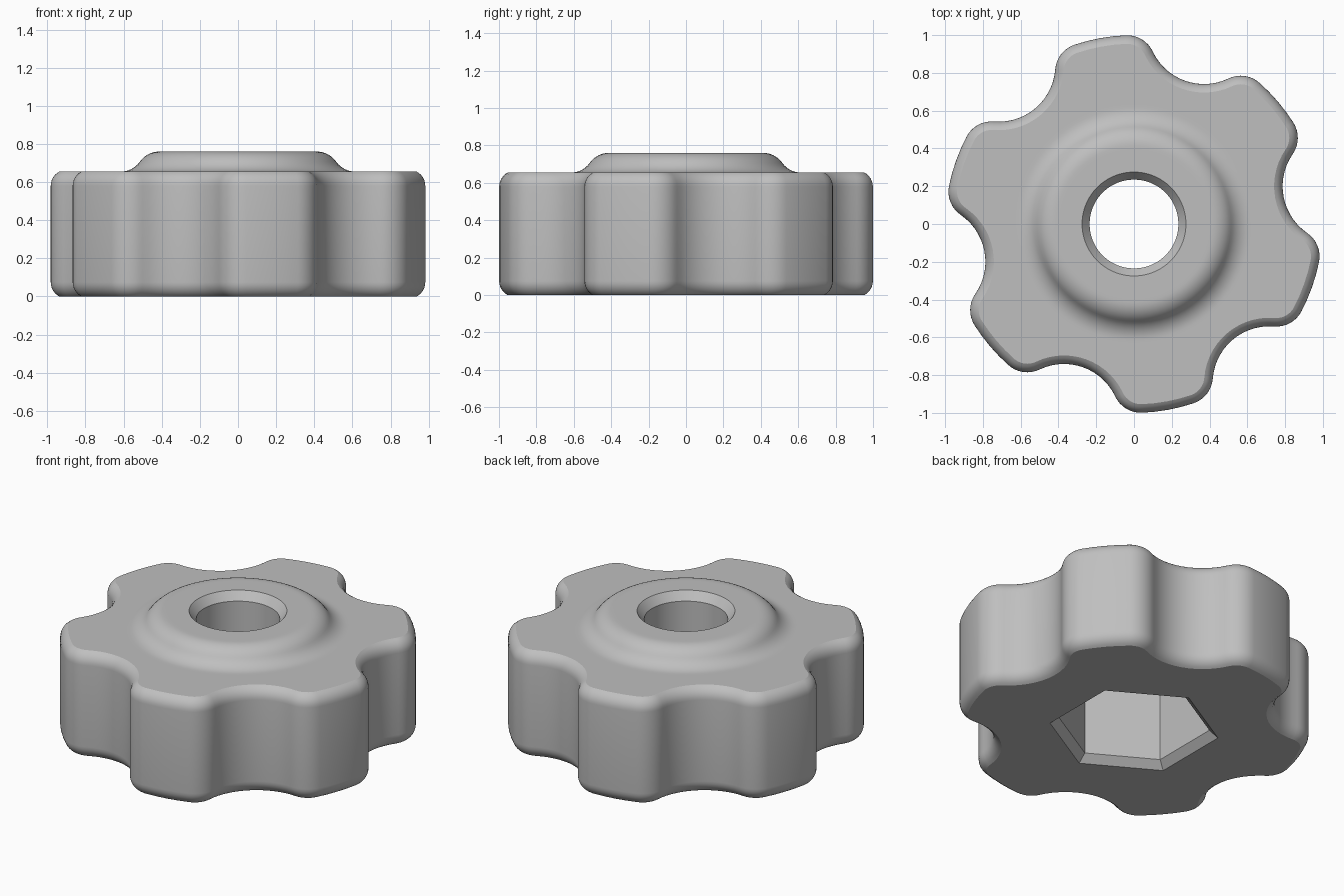
import bpy, bmesh, math
from math import sin, cos, radians, pi
from mathutils import Vector

if "Cube" in bpy.data.objects:
    bpy.data.objects.remove(bpy.data.objects["Cube"], do_unlink=True)

# Main sizes
OUTER, FILLET = 1.0, 0.15          # lobe radius and lobe corner radius
CUT_R, CUT_AT = 0.3, 1.105         # finger scallop radius and its distance out
LOBE_TURN = radians(40.4)
BODY_TOP, HUB_TOP = 0.655, 0.76
FLOOR = 0.47                       # top of the hexagonal pocket


def polar(r, a):
    return Vector((r * cos(a), r * sin(a)))


def arc(centre, r, a0, a1, n):
    return [centre + polar(r, a0 + (a1 - a0) * i / n) for i in range(n + 1)]


def outline(inset):
    """Six-lobed outline, offset inwards by inset."""
    step = pi / 6
    reach = OUTER - FILLET
    gap = FILLET + CUT_R
    turn = step - math.acos((reach**2 + CUT_AT**2 - gap**2) / (2 * reach * CUT_AT))
    corner, scallop = polar(reach, turn), polar(CUT_AT, step)
    d = scallop - corner
    end = math.atan2(d.y, d.x)
    right = arc(corner, FILLET - inset, turn, end, 8)
    left = [Vector((p.x, -p.y)) for p in reversed(right)]
    crown = arc(Vector((0, 0)), OUTER - inset, -turn, turn, 4)[1:-1]
    valley = arc(scallop, CUT_R + inset, end - pi, 2 * (step - pi) - (end - pi), 14)[1:-1]
    lobe = left + crown + right + valley
    points = []
    for k in range(6):
        a = LOBE_TURN + k * pi / 3
        points += [Vector((p.x * cos(a) - p.y * sin(a), p.x * sin(a) + p.y * cos(a))) for p in lobe]
    return points


def ring(r, n, turn=0.0):
    return [polar(r, turn + 2 * pi * i / n) for i in range(n)]


bm = bmesh.new()


def loop(points, z):
    return [bm.verts.new((p.x, p.y, z)) for p in points]


def skin(loops):
    """Join successive loops with quads."""
    for a, b in zip(loops, loops[1:]):
        for i in range(len(a)):
            j = (i + 1) % len(a)
            bm.faces.new((a[i], a[j], b[j], b[i]))


def flat_fill(outer, inner):
    """Fill the flat area between two loops."""
    edges = []
    for l in (outer, inner):
        for i, v in enumerate(l):
            w = l[(i + 1) % len(l)]
            edges.append(bm.edges.get((v, w)) or bm.edges.new((v, w)))
    bmesh.ops.triangle_fill(bm, use_beauty=True, use_dissolve=False, edges=edges)


# Lobed side wall with rounded rims that meet the flats at a crease
EDGE_R, SWEEP, STEPS = 0.085, radians(62), 6
rim = [(EDGE_R * (1 - cos(SWEEP * i / STEPS)),
        EDGE_R * (sin(SWEEP) - sin(SWEEP * i / STEPS))) for i in range(STEPS + 1)]
side = [(ins, z) for ins, z in reversed(rim)] + [(ins, BODY_TOP - z) for ins, z in rim]
wall = [loop(outline(ins), z) for ins, z in side]
skin(wall)

# Raised hub: concave flare, rounded shoulder, bevelled bore down to the pocket
bend = radians(55)
rise = HUB_TOP - BODY_TOP
blend = rise / (2 * (1 - cos(bend)))
flare = [(0.615 - blend * sin(bend * i / 7), BODY_TOP + blend * (1 - cos(bend * i / 7)))
         for i in range(8)]
shoulder_r = 0.615 - 2 * blend * sin(bend)
shoulder = [(shoulder_r + blend * sin(bend * i / 7), HUB_TOP - blend * (1 - cos(bend * i / 7)))
            for i in range(6, -1, -1)]
hub = [(0.635, BODY_TOP)] + flare + shoulder
hub += [(shoulder_r - 0.02, HUB_TOP), (0.275, HUB_TOP), (0.235, HUB_TOP - 0.05), (0.235, FLOOR)]
hub_loops = [loop(ring(r, 72), z) for r, z in hub]
skin(hub_loops)
flat_fill(wall[-1], hub_loops[0])

# Hexagonal nut pocket with a bevelled mouth
pocket = [loop(ring(r, 6, pi / 6), z) for r, z in ((0.479, 0), (0.43, 0.045), (0.43, FLOOR))]
skin(pocket)
flat_fill(wall[0], pocket[0])
flat_fill(pocket[-1], hub_loops[-1])

bmesh.ops.recalc_face_normals(bm, faces=bm.faces[:])
mesh = bpy.data.meshes.new("knob_body")
bm.to_mesh(mesh)
bm.free()
knob = bpy.data.objects.new("knob_body", mesh)
bpy.context.collection.objects.link(knob)

# Plain grey
grey = bpy.data.materials.new("light_grey")
grey.use_nodes = True
colour = (0.52, 0.52, 0.52, 1)
grey.diffuse_color = colour
grey.node_tree.nodes["Principled BSDF"].inputs["Base Color"].default_value = colour
mesh.materials.append(grey)

bpy.ops.object.select_all(action="DESELECT")
knob.select_set(True)
bpy.context.view_layer.objects.active = knob
bpy.ops.object.shade_smooth_by_angle(angle=radians(25))
